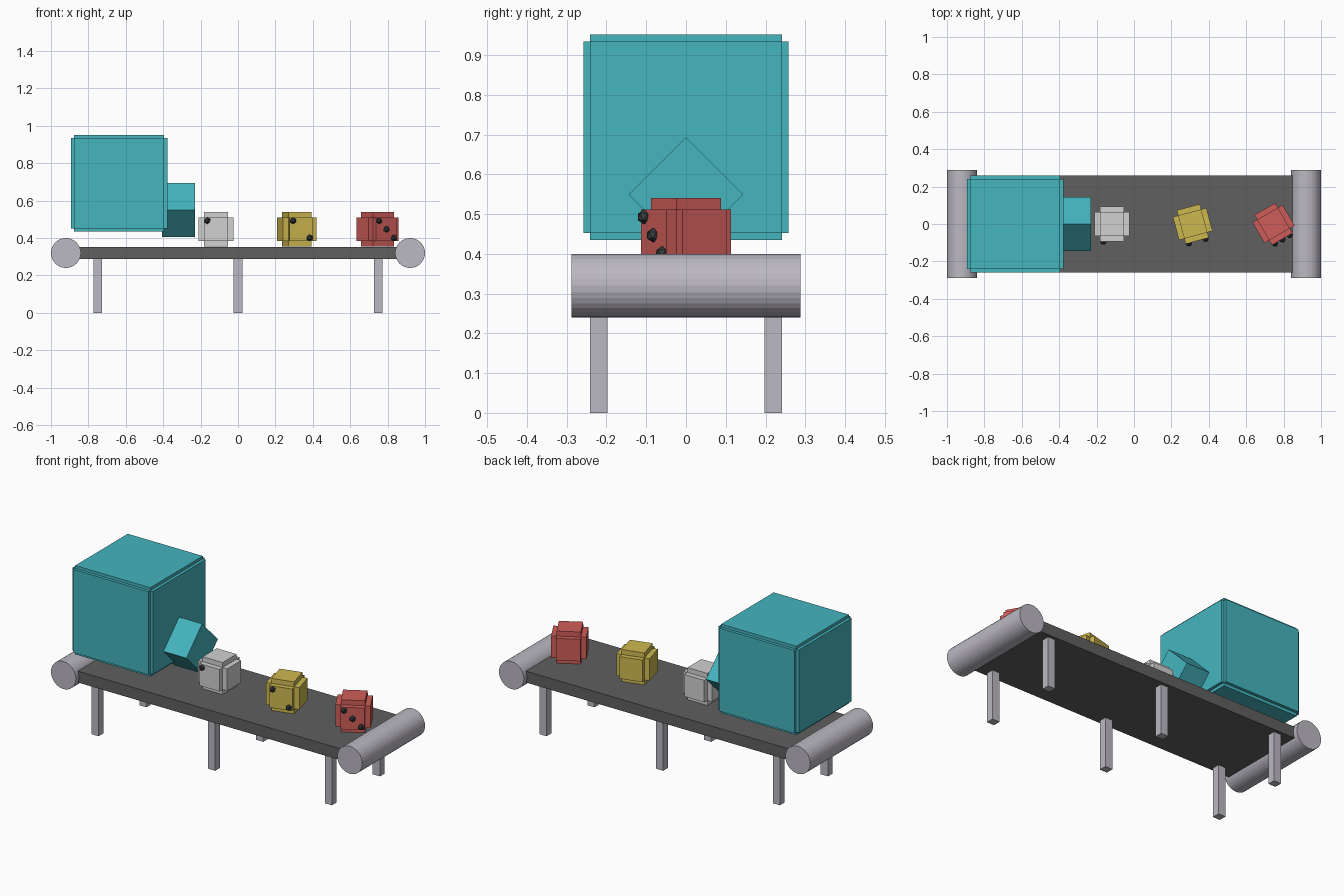
import bpy
import math
from mathutils import Vector, Matrix

old = bpy.data.objects.get("Cube")
if old:
    bpy.data.objects.remove(old, do_unlink=True)


def material(name, r, g, b):
    m = bpy.data.materials.new(name)
    m.use_nodes = True
    m.diffuse_color = (r, g, b, 1)
    m.node_tree.nodes["Principled BSDF"].inputs["Base Color"].default_value = (r, g, b, 1)
    return m


teal = material("teal", 0.058, 0.46, 0.52)
red = material("red", 0.62, 0.11, 0.1)
yellow = material("yellow", 0.61, 0.48, 0.08)
white = material("white", 0.64, 0.64, 0.64)
steel = material("steel", 0.5, 0.48, 0.54)
rubber = material("dark_rubber", 0.115, 0.115, 0.115)
black = material("near_black", 0.038, 0.045, 0.048)


def finish(name, mat):
    ob = bpy.context.object
    ob.name = name
    ob.data.name = name
    ob.data.materials.append(mat)
    return ob


def box(name, mat, centre, size, rotation=(0, 0, 0)):
    bpy.ops.mesh.primitive_cube_add(size=1, location=centre, rotation=rotation)
    ob = finish(name, mat)
    ob.scale = size
    return ob


def stepped_cube(name, mat, centre, reach, inset, turn=0):
    """Cube with notched edges: one box pushed out along each axis."""
    for i, axis in enumerate("xyz"):
        size = [2 * inset] * 3
        size[i] = 2 * reach
        box(f"{name}_{axis}_block", mat, centre, size, (0, 0, turn))


# Conveyor belt, end rollers and legs
belt_z = 0.32
box("belt", rubber, (0, 0, belt_z), (1.84, 0.52, 0.066))
for side, x in (("right", -0.92), ("left", 0.92)):
    bpy.ops.mesh.primitive_cylinder_add(vertices=32, radius=0.08, depth=0.576,
                                        location=(x, 0, belt_z),
                                        rotation=(math.pi / 2, 0, 0))
    finish(f"{side}_roller", steel)
for place, x in (("right", -0.75), ("middle", 0), ("left", 0.75)):
    for row, y in (("front", -0.22), ("back", 0.22)):
        box(f"{row}_{place}_leg", steel, (x, y, 0.147), (0.046, 0.044, 0.294))

# Machine housing with its diamond-shaped outlet
stepped_cube("housing", teal, (-0.636, 0, 0.693), 0.258, 0.241)
box("outlet", teal, (-0.318, 0, 0.549), (0.175, 0.204, 0.204), (math.pi / 4, 0, 0))

# Dice, each turned further and marked with one pip more
reach, spread = 0.093, 0.046
dice = (("white_die", white, -0.118, (-1,)),
        ("yellow_die", yellow, 0.314, (-1, 1)),
        ("red_die", red, 0.746, (-1, 0, 1)))
for n, (name, mat, x, pips) in enumerate(dice):
    centre = Vector((x, 0, 0.447))
    turn = math.radians(15 * n)
    stepped_cube(name, mat, centre, reach, 0.064, turn)
    spin = Matrix.Rotation(turn, 3, "Z")
    for k, p in enumerate(pips):
        spot = centre + spin @ Vector((p * spread, -reach - 0.002, -p * spread))
        bpy.ops.mesh.primitive_ico_sphere_add(subdivisions=1, radius=0.0185,
                                              location=spot, rotation=(0, 0, turn))
        finish(f"{name}_pip_{k + 1}", black)
